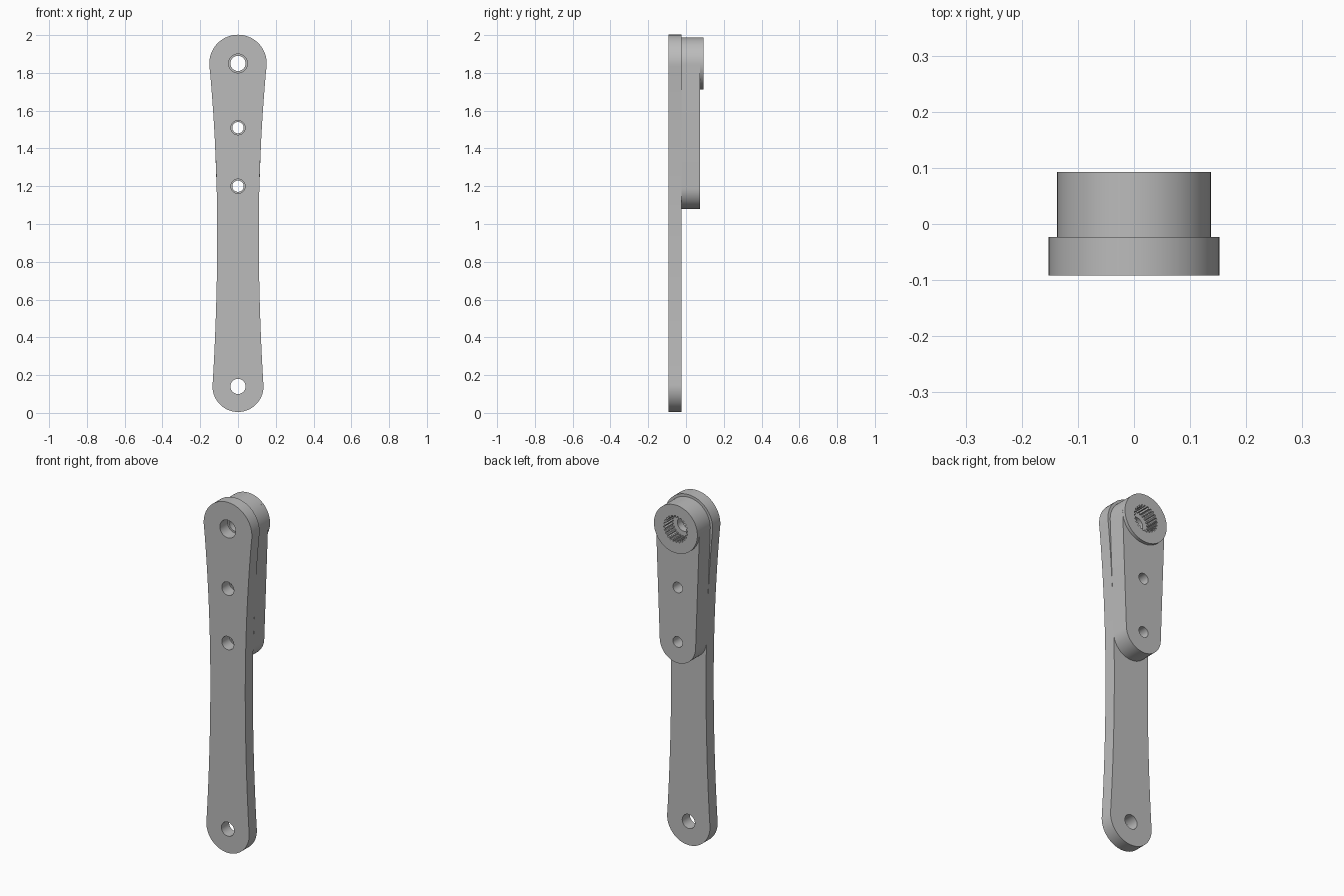
import bpy, bmesh
from math import sin, cos, pi, atan, asin, radians

if "Cube" in bpy.data.objects:
    bpy.data.objects.remove(bpy.data.objects["Cube"])

steel = bpy.data.materials.new("grey_steel")
steel.use_nodes = True
GREY = (0.5, 0.5, 0.5, 1)
steel.diffuse_color = GREY
steel.node_tree.nodes["Principled BSDF"].inputs["Base Color"].default_value = GREY

# Depths along y and heights of the pivots
FRONT, SEAM, FLOOR, REAR, BOSS = -0.092, -0.023, 0.02, 0.075, 0.093
TOP, UPPER, LOWER, FOOT = 1.85, 1.51, 1.2, 0.14


def arc(radius, z, start, end, steps=40):
    return [(radius * cos(start + (end - start) * i / steps),
             z + radius * sin(start + (end - start) * i / steps)) for i in range(steps + 1)]


def circle(radius, z, steps=48):
    return arc(radius, z, 0, 2 * pi, steps)[:-1]


def prism(name, outline, y0, y1):
    """Extrude an (x, z) outline from y0 to y1."""
    bm = bmesh.new()
    face = bm.faces.new([bm.verts.new((x, y0, z)) for x, z in outline])
    grown = bmesh.ops.extrude_face_region(bm, geom=[face])["geom"]
    for v in grown:
        if isinstance(v, bmesh.types.BMVert):
            v.co.y = y1
    bmesh.ops.recalc_face_normals(bm, faces=bm.faces)
    mesh = bpy.data.meshes.new(name)
    bm.to_mesh(mesh)
    bm.free()
    mesh.materials.append(steel)
    obj = bpy.data.objects.new(name, mesh)
    bpy.context.collection.objects.link(obj)
    return obj


def activate(obj):
    bpy.ops.object.select_all(action="DESELECT")
    obj.select_set(True)
    bpy.context.view_layer.objects.active = obj


def cut(obj, outline, y0, y1):
    """Remove a prism-shaped hole from the object."""
    cutter = prism("hole_cutter", outline, y0, y1)
    cutter.hide_render = True
    activate(obj)
    mod = obj.modifiers.new("hole", "BOOLEAN")
    mod.operation, mod.solver, mod.object = "DIFFERENCE", "EXACT", cutter
    bpy.ops.object.modifier_apply(modifier=mod.name)
    bpy.data.objects.remove(cutter)


def finish(obj):
    activate(obj)
    bpy.ops.object.shade_smooth_by_angle(angle=radians(30))


# Long arm with rounded ends and a gently waisted middle
WAIST_Z, WAIST = 0.95, 0.11
R_TOP, R_FOOT = 0.152, 0.135
k_top = (R_TOP - WAIST) / (TOP - WAIST_Z) ** 2
k_foot = (R_FOOT - WAIST) / (FOOT - WAIST_Z) ** 2
a_top = atan(2 * k_top * (TOP - WAIST_Z))
a_foot = atan(2 * k_foot * (WAIST_Z - FOOT))
side = []
for i in range(1, 32):
    z = FOOT + (TOP - FOOT) * i / 32
    k = k_top if z > WAIST_Z else k_foot
    side.append((WAIST + k * (z - WAIST_Z) ** 2, z))
outline = arc(R_TOP, TOP, -a_top, pi + a_top) + [(-x, z) for x, z in reversed(side)]
outline += arc(R_FOOT, FOOT, pi - a_foot, 2 * pi + a_foot) + side
arm = prism("crank_arm", outline, FRONT, SEAM)
for radius, z in ((0.05, TOP), (0.038, UPPER), (0.038, LOWER), (0.04, FOOT)):
    cut(arm, circle(radius, z), FRONT - 0.1, SEAM + 0.1)
finish(arm)

# Shorter tapered block behind the arm
R_HEAD, R_TAIL, TAIL = 0.137, 0.113, 1.193
taper = asin((R_HEAD - R_TAIL) / (TOP - TAIL))
outline = arc(R_HEAD, TOP, -taper, pi + taper)
outline += arc(R_TAIL, TAIL, pi + taper, 2 * pi - taper)
block = prism("rear_block", outline, SEAM, REAR)
for radius, z in ((0.04, TOP), (0.03, UPPER), (0.03, LOWER)):
    cut(block, circle(radius, z), SEAM - 0.1, REAR + 0.1)

# Round boss on the block
boss = prism("socket_boss", circle(R_HEAD, TOP, 80), REAR, BOSS)

# Toothed socket through the boss, ending on a floor inside the block
TEETH = 24
spline = []
for i in range(TEETH):
    for radius, offset in ((0.066, 0.05), (0.066, 0.4), (0.076, 0.55), (0.076, 0.9)):
        a = 2 * pi * (i + offset) / TEETH
        spline.append((radius * cos(a), TOP + radius * sin(a)))
for part in (block, boss):
    cut(part, spline, FLOOR, BOSS + 0.1)
    finish(part)
